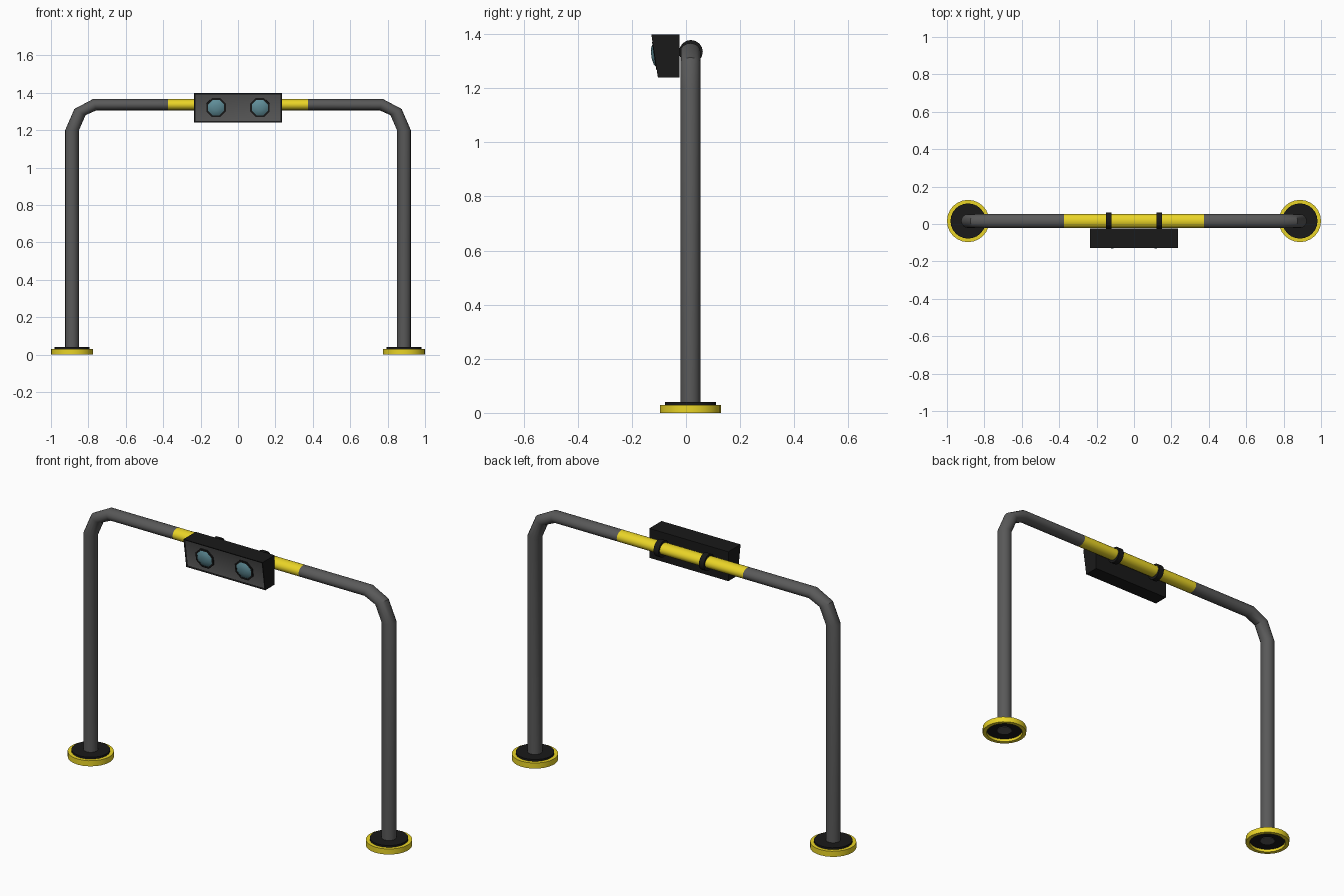
import bpy, bmesh
from math import pi, cos, sin, radians, atan2
from mathutils import Matrix, Vector

if "Cube" in bpy.data.objects:
    bpy.data.objects.remove(bpy.data.objects["Cube"])

YC, BAR_Z, LEG_X = 0.016, 1.336, 0.887


def material(name, rgb):
    m = bpy.data.materials.new(name)
    m.diffuse_color = (*rgb, 1)
    m.use_nodes = True
    m.node_tree.nodes["Principled BSDF"].inputs["Base Color"].default_value = m.diffuse_color
    return m


GREY = material("dark_grey", (0.1, 0.1, 0.1))
BLACK = material("black", (0.01, 0.01, 0.01))
YELLOW = material("yellow", (0.82, 0.66, 0.02))
GLASS = material("blue_glass", (0.12, 0.28, 0.33))


def finish(name, bm, mats, matrix=Matrix()):
    bmesh.ops.recalc_face_normals(bm, faces=bm.faces)
    me = bpy.data.meshes.new(name)
    bm.to_mesh(me)
    bm.free()
    for m in mats:
        me.materials.append(m)
    ob = bpy.data.objects.new(name, me)
    ob.matrix_world = matrix
    bpy.context.collection.objects.link(ob)
    bpy.ops.object.select_all(action='DESELECT')
    ob.select_set(True)
    bpy.context.view_layer.objects.active = ob
    bpy.ops.object.shade_smooth_by_angle(angle=radians(30))
    return ob


def bridge(bm, a, b, mat=0):
    n = len(a)
    for i in range(n):
        f = bm.faces.new((a[i], a[(i + 1) % n], b[(i + 1) % n], b[i]))
        f.material_index = mat


def lathe(name, profile, sides, mat, matrix, closed=False, phase=0):
    """Revolve (radius, z) points about z; open profiles get end caps."""
    bm = bmesh.new()
    rings = [[bm.verts.new((r * cos(2 * pi * (i + phase) / sides),
                            r * sin(2 * pi * (i + phase) / sides), z))
              for i in range(sides)] for r, z in profile]
    for a, b in zip(rings, rings[1:]):
        bridge(bm, a, b)
    if closed:
        bridge(bm, rings[-1], rings[0])
    else:
        bm.faces.new(rings[0])
        bm.faces.new(rings[-1])
    return finish(name, bm, [mat], matrix)


# Bent tube frame: each cross-section is given by its outer and inner (x, z) points
half = [((-0.924, 0.012), (-0.850, 0.012)),
        ((-0.924, 1.2), (-0.850, 1.2)),
        ((-0.875, 1.313), (-0.815, 1.280)),
        ((-0.775, 1.366), (-0.757, 1.306)),
        ((-0.375, 1.366), (-0.375, 1.306))]
sections = half + [tuple((-x, z) for x, z in s) for s in reversed(half)]
bm = bmesh.new()
rings = []
for o, i in sections:
    o, i = Vector((o[0], YC, o[1])), Vector((i[0], YC, i[1]))
    mid, arm = (o + i) / 2, (o - i) / 2
    rings.append([bm.verts.new(mid + arm * cos(k * pi / 8)
                               + Vector((0, 0.037 * sin(k * pi / 8), 0)))
                  for k in range(16)])
for n, (a, b) in enumerate(zip(rings, rings[1:])):
    bridge(bm, a, b, 1 if n == 4 else 0)
bm.faces.new(rings[0])
bm.faces.new(rings[-1])
finish("tube_frame", bm, [GREY, YELLOW])

# Feet and clamps, mirrored left and right
for side, s in (("left", -1), ("right", 1)):
    at = Matrix.Translation((s * LEG_X, YC, 0))
    lathe(side + "_foot_ring", [(0.113, 0), (0.113, 0.03), (0.093, 0.03), (0.093, 0)],
          24, YELLOW, at, closed=True)
    lathe(side + "_foot_pad", [(0.094, 0.015), (0.094, 0.04)], 24, BLACK, at)
    lathe(side + "_clamp", [(0.044, -0.015), (0.044, 0.015)], 16, BLACK,
          Matrix.Translation((s * 0.135, YC + 0.002, BAR_Z - 0.002))
          @ Matrix.Rotation(pi / 2, 4, 'Y'))

# Lamp housing: wedge with sloping front and shallow recessed grey panel
bm = bmesh.new()
wedge = [(-0.024, 1.24), (-0.104, 1.24), (-0.128, 1.398), (-0.024, 1.398)]
ends = [[bm.verts.new((x, y, z)) for y, z in wedge] for x in (-0.235, 0.235)]
bridge(bm, *ends)
for e in ends:
    bm.faces.new(e)
bmesh.ops.recalc_face_normals(bm, faces=bm.faces)
front = min(bm.faces, key=lambda f: f.calc_center_median().y)
bmesh.ops.inset_region(bm, faces=[front], thickness=0.011, depth=-0.004)
front.material_index = 1
finish("lamp_housing", bm, [BLACK, GREY])

# Eight-sided lamps facing along the sloped front
tilt = atan2(0.024, 0.158)
for side, s in (("left", -1), ("right", 1)):
    at = (Matrix.Translation((s * 0.117, -0.112, 1.321))
          @ Matrix.Rotation(pi / 2 + tilt, 4, 'X'))
    lathe(side + "_lamp_rim", [(0.056, -0.004), (0.056, 0.006), (0.046, 0.006), (0.046, -0.004)],
          8, BLACK, at, closed=True, phase=0.5)
    lathe(side + "_lamp_lens", [(0.046, -0.002), (0.046, 0.005), (0.034, 0.012), (0.014, 0.016)],
          8, GLASS, at, phase=0.5)
